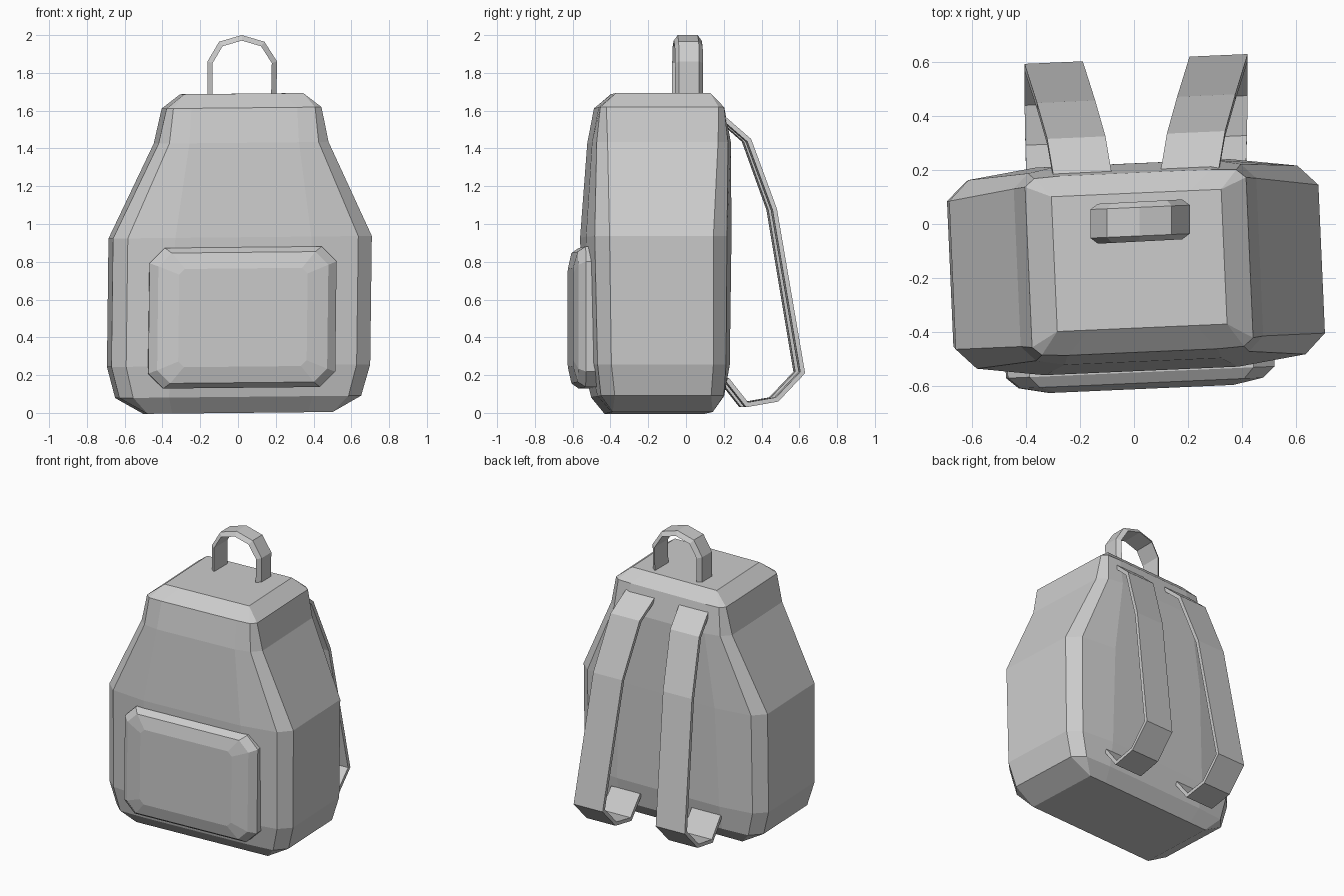
import bpy, bmesh
from mathutils import Vector

cube = bpy.data.objects.get("Cube")
if cube:
    bpy.data.objects.remove(cube, do_unlink=True)

mat = bpy.data.materials.new("grey_canvas")
mat.use_nodes = True
GREY = (0.6, 0.6, 0.6, 1)
mat.diffuse_color = GREY
mat.node_tree.nodes["Principled BSDF"].inputs["Base Color"].default_value = GREY

TWIST = 0.044  # the bag stands slightly turned


def turned(x, y, z):
    """Turn a point with the bag, leaning it slightly to its left."""
    return (x - TWIST * (y + 0.155) + 0.012 * z, y + TWIST * x, z + 0.01 * x)


def loft(name, rings):
    """Join equal-length rings of points with quads and cap both ends."""
    bm = bmesh.new()
    rows = [[bm.verts.new(p) for p in ring] for ring in rings]
    n = len(rows[0])
    for a, b in zip(rows, rows[1:]):
        for i in range(n):
            j = (i + 1) % n
            bm.faces.new((a[i], a[j], b[j], b[i]))
    bm.faces.new(rows[0])
    bm.faces.new(rows[-1])
    bmesh.ops.remove_doubles(bm, verts=bm.verts, dist=0.0005)
    bmesh.ops.recalc_face_normals(bm, faces=bm.faces)
    mesh = bpy.data.meshes.new(name)
    bm.to_mesh(mesh)
    bm.free()
    mesh.materials.append(mat)
    obj = bpy.data.objects.new(name, mesh)
    bpy.context.collection.objects.link(obj)
    return obj


def inner_path(path, thick):
    """Offset a 2D path to its right-hand side with mitred corners."""
    pts = [Vector(p) for p in path]
    out = []
    for i, p in enumerate(pts):
        d0 = (p - pts[i - 1]).normalized() if i else None
        d1 = (pts[i + 1] - p).normalized() if i < len(pts) - 1 else d0
        d0 = d0 or d1
        t = (d0 + d1).normalized()
        out.append(p + Vector((t.y, -t.x)) * thick / max(t.dot(d0), 0.5))
    return out


# Main bag: chamfered, softly bulged sections
# z, half width, chamfer x, flat x, front y, back y, bulge, chamfer y
sections = [
    (0.00, 0.49, 0.49, 0.36, -0.41, 0.12, 0, 0),
    (0.085, 0.64, 0.57, 0.38, -0.485, 0.185, 0.01, 0.07),
    (0.25, 0.685, 0.61, 0.38, -0.525, 0.215, 0.03, 0.07),
    (0.93, 0.685, 0.61, 0.36, -0.545, 0.225, 0.035, 0.075),
    (1.43, 0.45, 0.395, 0.29, -0.51, 0.225, 0.02, 0.055),
    (1.615, 0.41, 0.375, 0.28, -0.475, 0.19, 0.005, 0.03),
    (1.69, 0.315, 0.315, 0.20, -0.385, 0.115, 0, 0),
]
rings = []
for z, o, c, f, y0, y1, b, k in sections:
    half = [(f, y0), (c, y0 + b), (o, y0 + b + k),
            (o, y1 - b - k), (c, y1 - b), (f, y1)]
    outline = half + [(-x, y) for x, y in reversed(half)]
    rings.append([turned(x, y, z) for x, y in outline])
loft("bag_body", rings)

# Front pocket: corner-cut rectangles stepping forward
# y, half width, half height, corner cut
rings = []
for y, w, h, c in [(-0.42, 0.495, 0.372, 0.08), (-0.55, 0.495, 0.372, 0.08),
                   (-0.59, 0.45, 0.345, 0.07), (-0.612, 0.34, 0.26, 0.03)]:
    quarter = [(w - c, h), (w, h - c)]
    right = quarter + [(x, -z) for x, z in reversed(quarter)]
    outline = right + [(-x, z) for x, z in reversed(right)]
    rings.append([turned(x, y, z + 0.505) for x, z in outline])
loft("front_pocket", rings)

# Carrying handle: arched band, narrower on its outer face
arch = [(-0.162, 1.66), (-0.162, 1.86), (-0.10, 1.965), (0.02, 2.0),
        (0.14, 1.965), (0.207, 1.86), (0.203, 1.66)]
rings = []
for (x, z), (ix, iz) in zip(arch, inner_path(arch, 0.028)):
    y = 0.008 + TWIST * x
    rings.append([(x, y - 0.053, z), (x, y + 0.053, z),
                  (ix, y + 0.074, iz), (ix, y - 0.074, iz)])
loft("carrying_handle", rings)

# Shoulder straps: flat bands hanging behind the back
run = [(0.17, 1.59), (0.33, 1.45), (0.465, 1.08), (0.612, 0.21),
       (0.47, 0.06), (0.30, 0.03), (0.19, 0.17)]
centres = [0.195, 0.222, 0.26, 0.306, 0.306, 0.303, 0.30]
for side, label in ((1, "left"), (-1, "right")):
    rings = []
    for (y, z), (iy, iz), cx in zip(run, inner_path(run, 0.024), centres):
        xs = [side * cx + 0.008 + s * 0.108 for s in (-1, 1)]
        rings.append([(xs[0], y + TWIST * xs[0], z), (xs[1], y + TWIST * xs[1], z),
                      (xs[1], iy + TWIST * xs[1], iz), (xs[0], iy + TWIST * xs[0], iz)])
    loft(label + "_shoulder_strap", rings)
